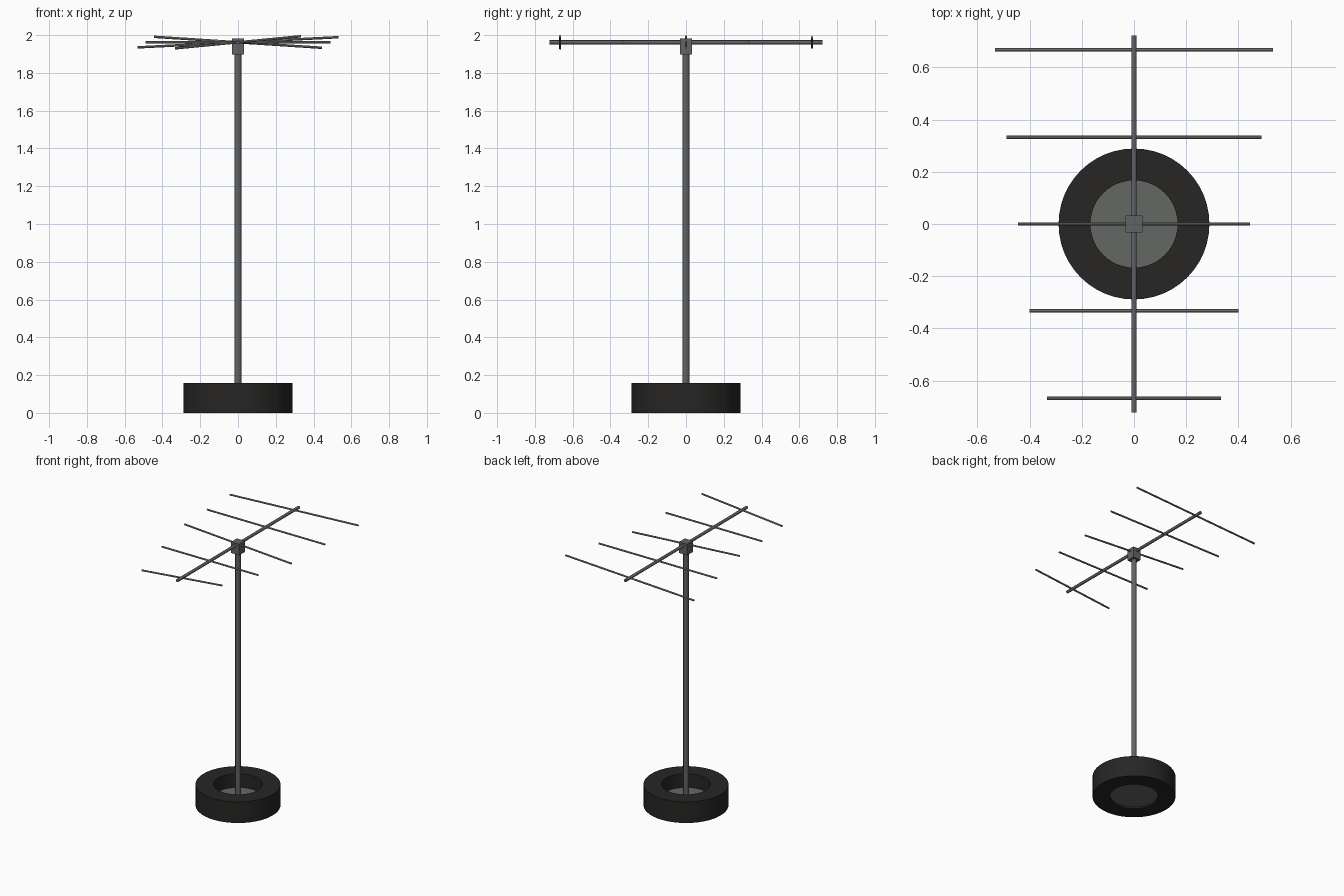
import bpy, math
from mathutils import Vector

if "Cube" in bpy.data.objects:
    bpy.data.objects.remove(bpy.data.objects["Cube"])


def material(name, r, g, b):
    m = bpy.data.materials.new(name)
    m.diffuse_color = (r, g, b, 1)
    m.use_nodes = True
    m.node_tree.nodes["Principled BSDF"].inputs["Base Color"].default_value = m.diffuse_color
    return m


rubber = material("rubber", 0.02, 0.019, 0.018)
steel = material("steel", 0.12, 0.125, 0.13)
concrete = material("concrete", 0.13, 0.135, 0.13)
alloy = material("alloy", 0.24, 0.24, 0.22)


def smooth(ob):
    bpy.ops.object.select_all(action='DESELECT')
    ob.select_set(True)
    bpy.context.view_layer.objects.active = ob
    bpy.ops.object.shade_smooth_by_angle(angle=math.radians(40))


def rod(name, a, b, radius, sides, mat):
    """Capped cylinder running from point a to point b."""
    a, b = Vector(a), Vector(b)
    bpy.ops.mesh.primitive_cylinder_add(vertices=sides, radius=radius,
                                        depth=(b - a).length, location=(a + b) / 2)
    ob = bpy.context.object
    ob.rotation_euler = (b - a).to_track_quat('Z', 'Y').to_euler()
    ob.name = name
    ob.data.materials.append(mat)
    return ob


def ring(name, profile, sides, mat):
    """Closed (radius, z) profile spun around the z axis."""
    n = len(profile)
    verts = [(r * math.cos(t), r * math.sin(t), z)
             for t in (2 * math.pi * i / sides for i in range(sides))
             for r, z in profile]
    faces = [(i * n + j, (i + 1) % sides * n + j,
              (i + 1) % sides * n + (j + 1) % n, i * n + (j + 1) % n)
             for i in range(sides) for j in range(n)]
    mesh = bpy.data.meshes.new(name)
    mesh.from_pydata(verts, [], faces)
    mesh.materials.append(mat)
    ob = bpy.data.objects.new(name, mesh)
    bpy.context.collection.objects.link(ob)
    return ob


# Tyre base with its filled centre
smooth(ring("tyre", [(0.167, 0), (0.289, 0), (0.289, 0.158), (0.167, 0.158)], 48, rubber))
smooth(rod("base_plug", (0, 0, 0.013), (0, 0, 0.055), 0.168, 48, concrete))

# Mast, clamp and boom
BOOM_Z = 1.962
smooth(rod("mast", (0, 0, 0.04), (0, 0, 1.94), 0.019, 12, steel))
bpy.ops.mesh.primitive_cube_add(size=1, location=(0, 0, 1.94))
clamp = bpy.context.object
clamp.name = "clamp"
clamp.dimensions = (0.066, 0.066, 0.084)
clamp.data.materials.append(steel)
smooth(rod("boom", (0, -0.722, BOOM_Z), (0, 0.722, BOOM_Z), 0.011, 10, steel))

# Cross elements: (y, half length, rise at the +x end), some bent off level
elements = [(-0.667, 0.333, 0.032), (-0.333, 0.4, 0.0), (0.0, 0.444, -0.029),
            (0.333, 0.489, 0.0), (0.667, 0.533, 0.027)]
for i, (y, half, rise) in enumerate(elements):
    smooth(rod(f"element_{i + 1}", (-half, y, BOOM_Z - rise), (half, y, BOOM_Z + rise),
               0.0065, 8, alloy))
